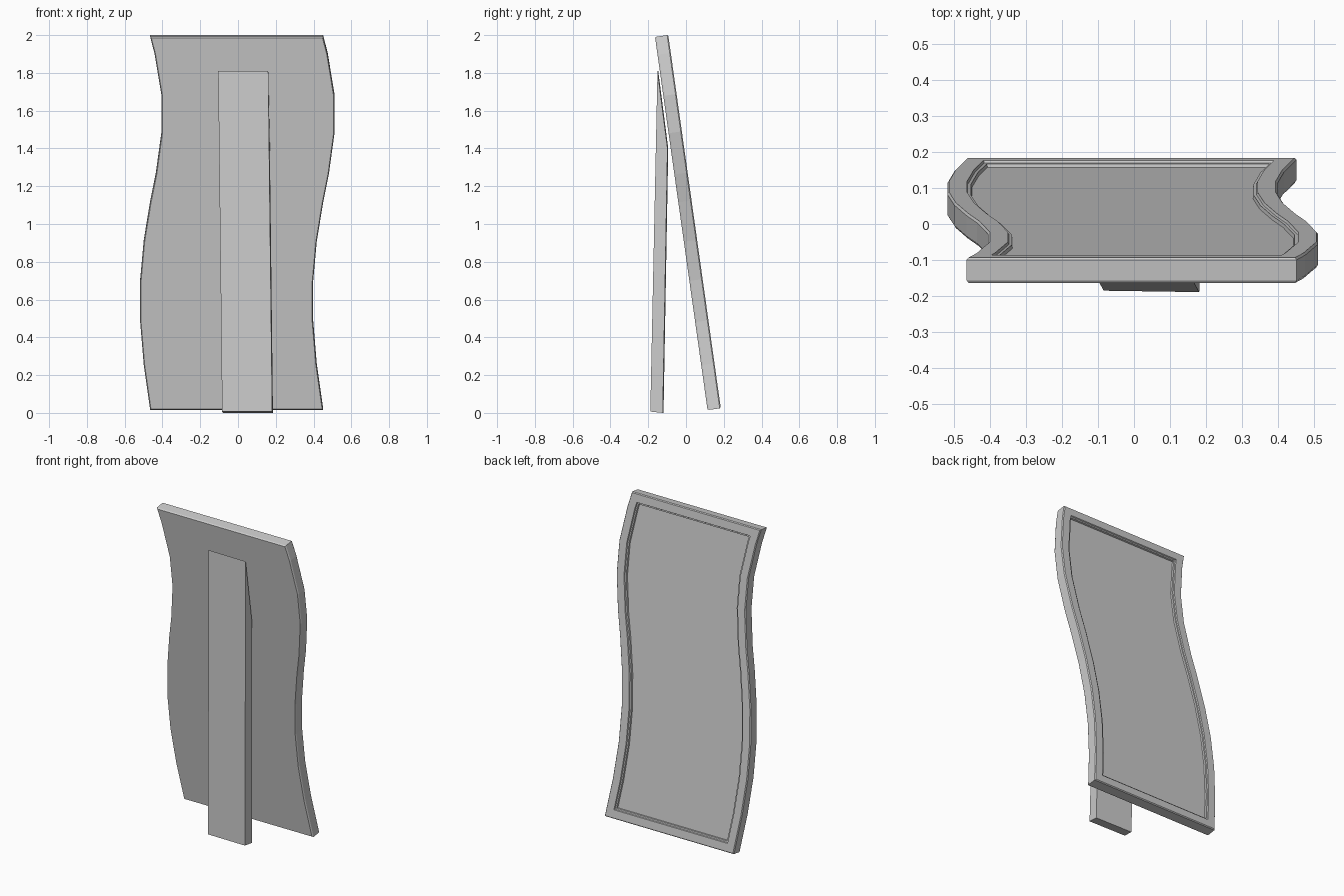
import bpy, bmesh, math

if "Cube" in bpy.data.objects:
    bpy.data.objects.remove(bpy.data.objects["Cube"])

A = math.asin(0.1394)          # lean of the panel
L, T = 1.995, 0.071            # panel length and thickness
Y0, Z0 = 0.114, 0.015          # lower back edge of the panel
# wavy side outline: (distance along panel, sideways shift)
WAVE = [(0, 0), (0.24, -0.034), (0.47, -0.053), (0.69, -0.053), (0.90, -0.034),
        (1.11, 0.0), (1.26, 0.03), (1.48, 0.06), (1.68, 0.06), (1.90, 0.024), (L, 0)]
CX, HALF = -0.007, 0.458


def finish(name, bm):
    bmesh.ops.recalc_face_normals(bm, faces=bm.faces)
    me = bpy.data.meshes.new(name)
    bm.to_mesh(me)
    bm.free()
    ob = bpy.data.objects.new(name, me)
    bpy.context.collection.objects.link(ob)
    return ob


def shift(u):
    for (u0, s0), (u1, s1) in zip(WAVE, WAVE[1:]):
        if u <= u1:
            return s0 + (s1 - s0) * (u - u0) / (u1 - u0)
    return WAVE[-1][1]


def ring(bm, inset, w):
    us = [min(max(u, inset), L - inset) for u, _ in WAVE]

    def vert(u, side):
        x = CX + shift(u) + side * (HALF - inset)
        return bm.verts.new((x, Y0 + w * math.cos(A) - u * math.sin(A),
                             Z0 + w * math.sin(A) + u * math.cos(A)))
    return [vert(u, 1) for u in us] + [vert(u, -1) for u in reversed(us)]


def cap(bm, r):
    n = len(r)
    for i in range(n // 2 - 1):
        bm.faces.new((r[i], r[i + 1], r[n - 2 - i], r[n - 1 - i]))


# wavy mirror panel: bevelled frame stepping down to the recessed glass
bm = bmesh.new()
steps = [(0.005, 0), (0, 0.008), (0, T - 0.006), (0.005, T), (0.055, T),
         (0.058, T - 0.007), (0.066, T - 0.008), (0.068, T - 0.018)]
rings = [ring(bm, i, w) for i, w in steps]
for a, b in zip(rings, rings[1:]):
    for i in range(len(a)):
        j = (i + 1) % len(a)
        bm.faces.new((a[i], a[j], b[j], b[i]))
cap(bm, rings[0])
cap(bm, rings[-1])
finish("mirror_panel", bm)

# rear prop: slightly twisted board cut to the slope of the panel
bm = bmesh.new()
profile = [(-0.186, 0.007), (-0.120, 0.0), (-0.095, 1.40), (-0.148, 1.81)]
sides = []
for x, dy in ((-0.105, 0.001), (0.160, -0.003)):
    sides.append([bm.verts.new((x + 0.021 * (1 - z / 1.81) + (0.004 if 0 < i < 3 else 0), y + dy, z))
                  for i, (y, z) in enumerate(profile)])
l, r = sides
for i in range(4):
    j = (i + 1) % 4
    bm.faces.new((l[i], l[j], r[j], r[i]))
bm.faces.new(l)
bm.faces.new(r)
finish("rear_prop", bm)
